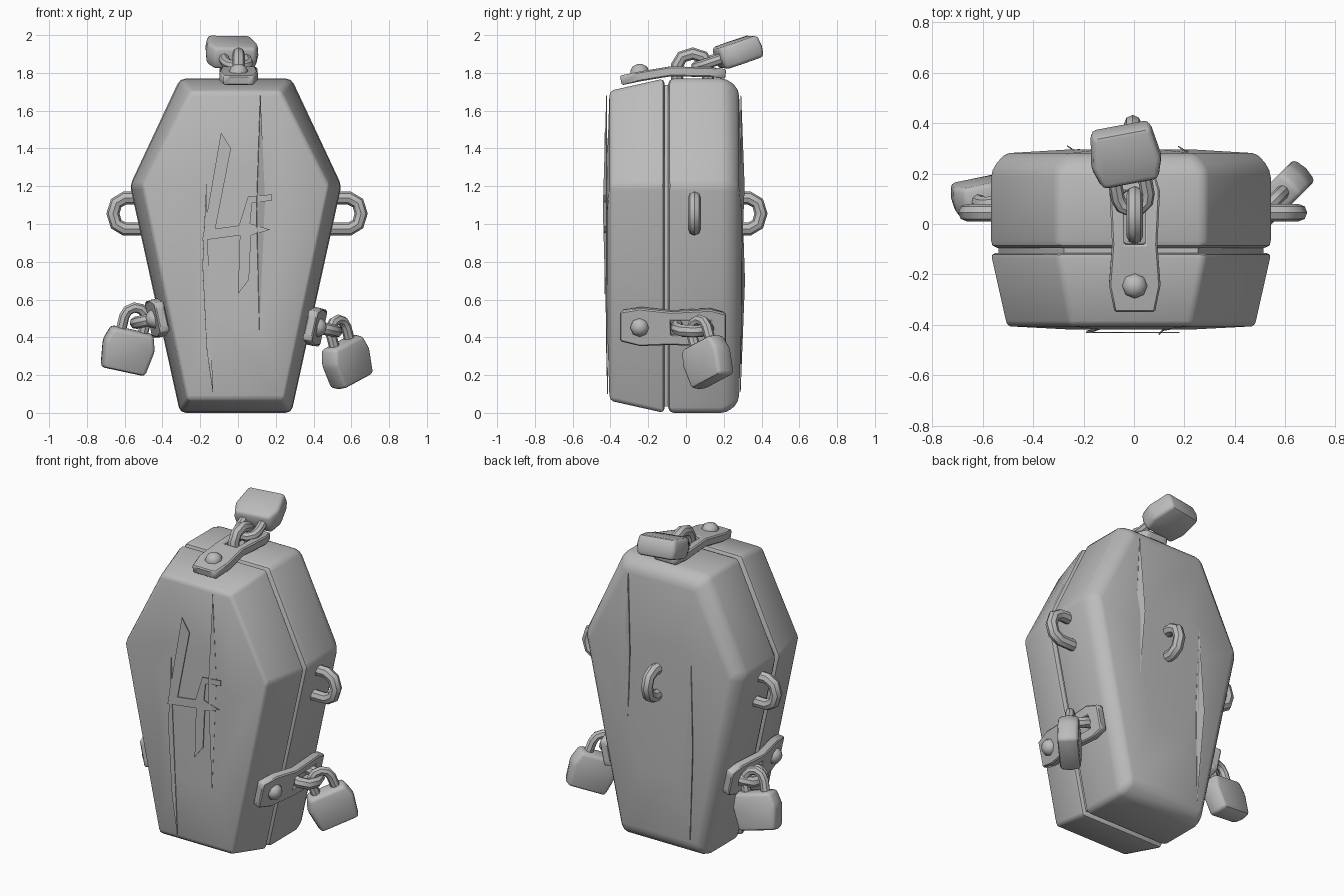
import bpy, bmesh, math
from mathutils import Matrix, Vector

if "Cube" in bpy.data.objects:
    bpy.data.objects.remove(bpy.data.objects["Cube"])

grey = bpy.data.materials.new("iron_grey")
grey.diffuse_color = (0.5, 0.5, 0.5, 1)
grey.use_nodes = True
grey.node_tree.nodes["Principled BSDF"].inputs["Base Color"].default_value = grey.diffuse_color


def frame(origin, x, z):
    """Local axes: z is the outward direction, x lies roughly along the given one."""
    z = Vector(z).normalized()
    y = z.cross(Vector(x)).normalized()
    x = y.cross(z)
    m = Matrix((x, y, z)).transposed().to_4x4()
    m.translation = origin
    return m


def finish(name, data, bevel=0, solid=0, matrix=None, segments=2):
    ob = bpy.data.objects.new(name, data)
    bpy.context.collection.objects.link(ob)
    data.materials.append(grey)
    if matrix:
        ob.matrix_world = matrix
    if solid:
        mod = ob.modifiers.new("thickness", 'SOLIDIFY')
        mod.thickness, mod.offset = solid, 0
    if bevel:
        mod = ob.modifiers.new("bevel", 'BEVEL')
        mod.width, mod.segments = bevel, segments
        mod.limit_method, mod.angle_limit = 'ANGLE', math.radians(20)
    bpy.ops.object.select_all(action='DESELECT')
    ob.select_set(True)
    bpy.context.view_layer.objects.active = ob
    bpy.ops.object.convert(target='MESH')
    bpy.ops.object.shade_smooth_by_angle(angle=math.radians(40))
    return ob


def mesh(name, verts, faces, **kw):
    me = bpy.data.meshes.new(name)
    me.from_pydata(verts, [], faces)
    bm = bmesh.new()
    bm.from_mesh(me)
    bmesh.ops.recalc_face_normals(bm, faces=bm.faces)
    bm.to_mesh(me)
    bm.free()
    return finish(name, me, **kw)


def loft(name, rings, **kw):
    """Skin a row of equal closed rings and cap both ends."""
    n = len(rings[0])
    faces = [tuple(range(n)), tuple(range((len(rings) - 1) * n, len(rings) * n))]
    for r in range(len(rings) - 1):
        for i in range(n):
            j = (i + 1) % n
            faces.append((r * n + i, r * n + j, (r + 1) * n + j, (r + 1) * n + i))
    return mesh(name, [p for ring in rings for p in ring], faces, **kw)


def tube(name, points, radius, matrix):
    cu = bpy.data.curves.new(name, 'CURVE')
    cu.dimensions = '3D'
    cu.bevel_depth, cu.bevel_resolution, cu.use_fill_caps = radius, 2, True
    sp = cu.splines.new('POLY')
    sp.points.add(len(points) - 1)
    for p, (x, z) in zip(sp.points, points):
        p.co = (x, 0, z, 1)
    return finish(name, cu, matrix=matrix)


# Coffin body: six-sided outline, inset and lofted through depth
def outline(y, inset=0, scale=1):
    top, wide, low = (0.295, 1.77), (0.56, 1.205), (0.295, 0.0)
    half = [(top[0] - inset * 0.85, top[1] - inset), (wide[0] - inset, wide[1]),
            (low[0] - inset * 0.6, low[1] + inset)]
    pts = half + [(-x, z) for x, z in reversed(half)]
    return [(x * scale - 0.012, y, 0.9 + (z - 0.9) * scale) for x, z in pts]


loft("coffin_lid", [outline(-0.115), outline(-0.405, 0.065), outline(-0.418, 0.065, 0.5)],
     bevel=0.022)
loft("coffin_box", [outline(-0.095), outline(0.215), outline(0.28, 0.055),
                    outline(0.295, 0.055, 0.5)], bevel=0.03)
loft("seam_core", [outline(-0.15, 0.035), outline(-0.06, 0.035)])


# Half-ring staple, shared by handles and hasps
STAPLE = [(0.082, -0.05), (0.082, 0.07), (0.056, 0.115), (0, 0.132),
          (-0.056, 0.115), (-0.082, 0.07), (-0.082, -0.05)]

for name, origin, out in (("right_handle", (0.52, 0.045, 1.055), (1, 0, 0)),
                          ("left_handle", (-0.53, 0.045, 1.055), (-1, 0, 0)),
                          ("back_handle", (-0.005, 0.265, 1.055), (0, 1, 0))):
    tube(name, STAPLE, 0.035, frame(origin, (0, 0, 1), out))


# Hasp: bent slotted plate, rivet and staple
def hasp(side, origin, out):
    m = frame(origin, (0, 1, 0), out)
    rows = [(-0.345, 0.08, -0.01), (-0.24, 0.102, 0.012), (-0.08, 0.09, 0.038),
            (0.13, 0.1, 0.034), (0.21, 0.075, 0.024)]
    verts = [(u, v, w) for u, h, w in rows for v in (-h, -0.042, 0.042, h)]
    faces = [(r * 4 + c, r * 4 + c + 1, r * 4 + c + 5, r * 4 + c + 4)
             for r in range(4) for c in range(3) if (r, c) != (2, 1)]
    mesh(side + "_hasp_plate", verts, faces, solid=0.052, bevel=0.007, segments=1, matrix=m)
    tube(side + "_hasp_staple", [(u + 0.035, w) for u, w in STAPLE], 0.033, m)
    dome = [[(-0.245 + r * math.cos(a), r * math.sin(a), w)
             for a in (k * math.pi / 4 for k in range(8))]
            for r, w in ((0.05, 0.02), (0.05, 0.042), (0.038, 0.064), (0.015, 0.076))]
    loft(side + "_hasp_rivet", dome, matrix=m)


hasp("top", (0.003, 0, 1.77), (0, 0, 1))
hasp("right", (0.392, 0, 0.46), (0.976, 0, -0.215))
hasp("left", (-0.412, 0, 0.505), (-0.976, 0, -0.215))


# Padlock: bulging block with a bent shackle
def padlock(side, origin, across, up):
    m = frame(origin, across, up)
    half = [(0.115, 0.115), (0.142, 0.03), (0.12, -0.115)]
    pts = half + [(-x, z) for x, z in reversed(half)]
    loft(side + "_padlock_body", [[(x * s, y, z * s) for x, z in pts]
         for y, s in ((-0.06, 0.94), (0, 1), (0.06, 0.94))], bevel=0.018, matrix=m)
    arc = [(0.06 * math.cos(a), 0.175 + 0.06 * math.sin(a))
           for a in (k * math.pi / 5 for k in range(6))]
    tube(side + "_padlock_shackle", [(0.06, 0.08)] + arc + [(-0.06, 0.08)], 0.028, m)


padlock("top", (-0.035, 0.275, 1.91), (0.97, 0.22, 0), (0.17, -0.93, -0.32))
padlock("right", (0.577, 0.115, 0.27), (0.66, 0.66, 0.35), (-0.25, -0.25, 0.93))
padlock("left", (-0.585, 0.115, 0.33), (0.95, 0.2, -0.23), (0.23, -0.12, 0.96))


# Cracks: thin splinter plates front and back
def crack(name, pts):
    mesh(name, pts, [tuple(range(len(pts)))], solid=0.005)


crack("front_right_crack", [(0.118, -0.42, 1.68), (0.142, -0.418, 1.13),
                            (0.113, -0.42, 0.44), (0.098, -0.438, 1.08)])
crack("front_left_crack", [(-0.168, -0.425, 1.21), (-0.16, -0.425, 0.9), (-0.132, -0.415, 0.1),
                           (-0.165, -0.42, 0.33), (-0.188, -0.425, 0.78)])
zigzag = [(-0.09, 1.485), (-0.037, 1.4), (-0.12, 0.975), (0.005, 0.992), (0.053, 1.146),
          (0.18, 1.157), (0.18, 1.125), (0.075, 1.11), (0.064, 1.003), (0.17, 0.97),
          (0.069, 0.94), (0.058, 0.705), (0, 0.63), (0.01, 0.94), (-0.19, 0.913), (-0.165, 1.05)]
crack("front_zigzag_crack", [(x, -0.43, z) for x, z in zigzag])
crack("back_right_crack", [(0.2, 0.29, 1.68), (0.225, 0.287, 1.2),
                           (0.2, 0.292, 0.78), (0.175, 0.308, 1.2)])
crack("back_left_crack", [(-0.24, 0.292, 1.24), (-0.215, 0.295, 0.75),
                          (-0.23, 0.287, 0.11), (-0.265, 0.31, 0.7)])
